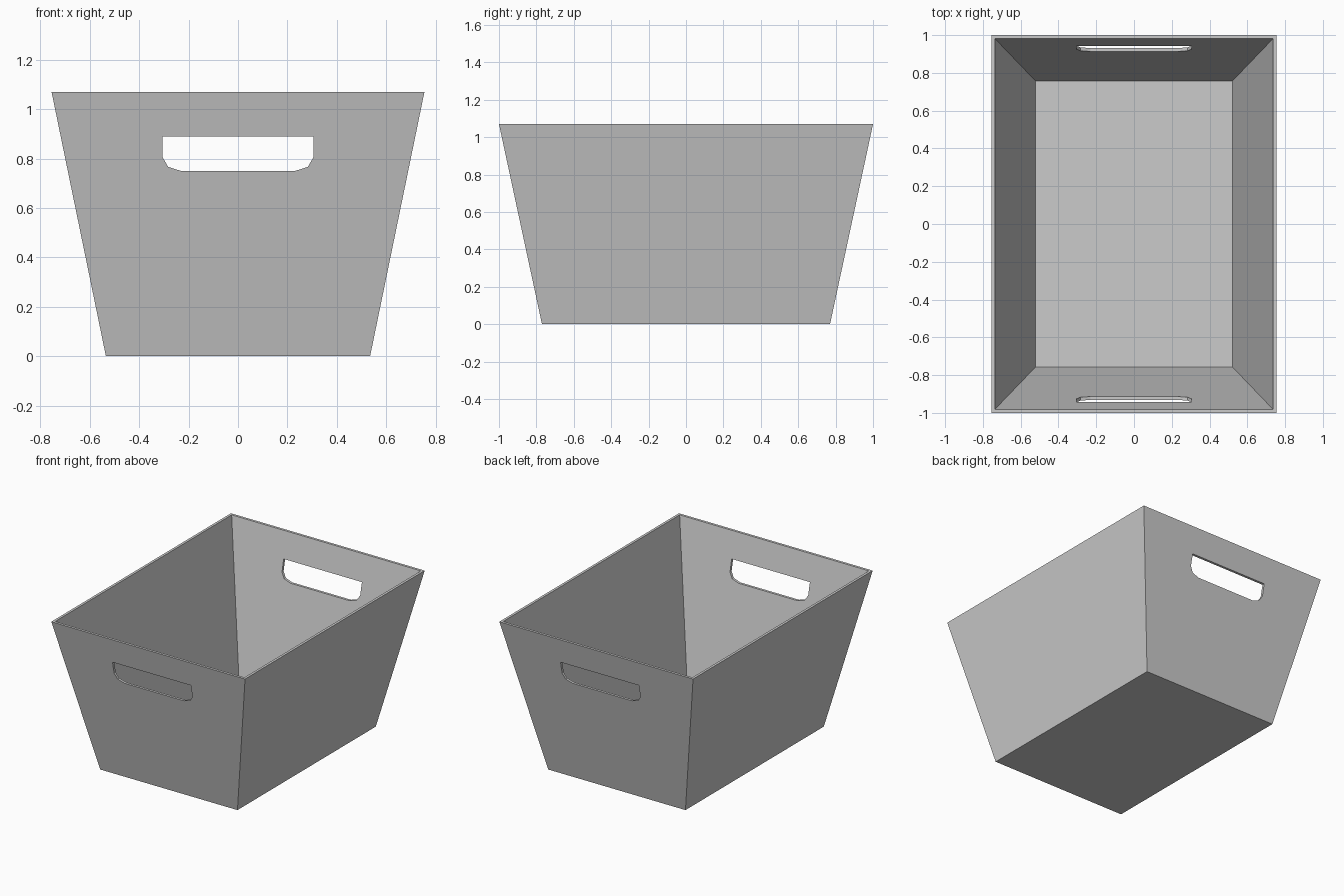
import bpy
import bmesh

default_cube = bpy.data.objects.get("Cube")
if default_cube:
    bpy.data.objects.remove(default_cube, do_unlink=True)

HEIGHT = 1.07
FLOOR = 0.02

# Single matte grey
grey = bpy.data.materials.new("light_grey")
grey.use_nodes = True
colour = (0.6, 0.6, 0.6, 1)
grey.diffuse_color = colour
grey.node_tree.nodes["Principled BSDF"].inputs["Base Color"].default_value = colour


def loft(name, rings):
    """Bridge closed rings in order and cap both ends."""
    bm = bmesh.new()
    loops = [[bm.verts.new(p) for p in ring] for ring in rings]
    for a, b in zip(loops, loops[1:]):
        for i in range(len(a)):
            j = (i + 1) % len(a)
            bm.faces.new((a[i], a[j], b[j], b[i]))
    bm.faces.new(loops[0])
    bm.faces.new(loops[-1])
    bmesh.ops.recalc_face_normals(bm, faces=bm.faces)
    mesh = bpy.data.meshes.new(name)
    bm.to_mesh(mesh)
    bm.free()
    mesh.materials.append(grey)
    obj = bpy.data.objects.new(name, mesh)
    bpy.context.collection.objects.link(obj)
    return obj


def rectangle(x, y, z):
    return [(-x, -y, z), (x, -y, z), (x, y, z), (-x, y, z)]


# Tapered open bin: outside wall, rim, inside wall, floor
tapered_bin = loft("tapered_bin", [
    rectangle(0.535, 0.77, 0),
    rectangle(0.755, 1.0, HEIGHT),
    rectangle(0.737, 0.982, HEIGHT),
    rectangle(0.521, 0.757, FLOOR),
])

# Handle slots: flat top, rounded lower corners, cut through both ends
half = [(0.23, 0.75), (0.283, 0.767), (0.305, 0.805), (0.305, 0.89)]
profile = half + [(-x, z) for x, z in reversed(half)]
cutter = loft("handle_cutter", [[(x, y, z) for x, z in profile] for y in (-1.2, 1.2)])
cutter.hide_render = True

cut = tapered_bin.modifiers.new("handle_slots", "BOOLEAN")
cut.operation = "DIFFERENCE"
cut.solver = "EXACT"
cut.object = cutter
bpy.context.view_layer.objects.active = tapered_bin
bpy.ops.object.modifier_apply(modifier=cut.name)
bpy.data.objects.remove(cutter, do_unlink=True)
